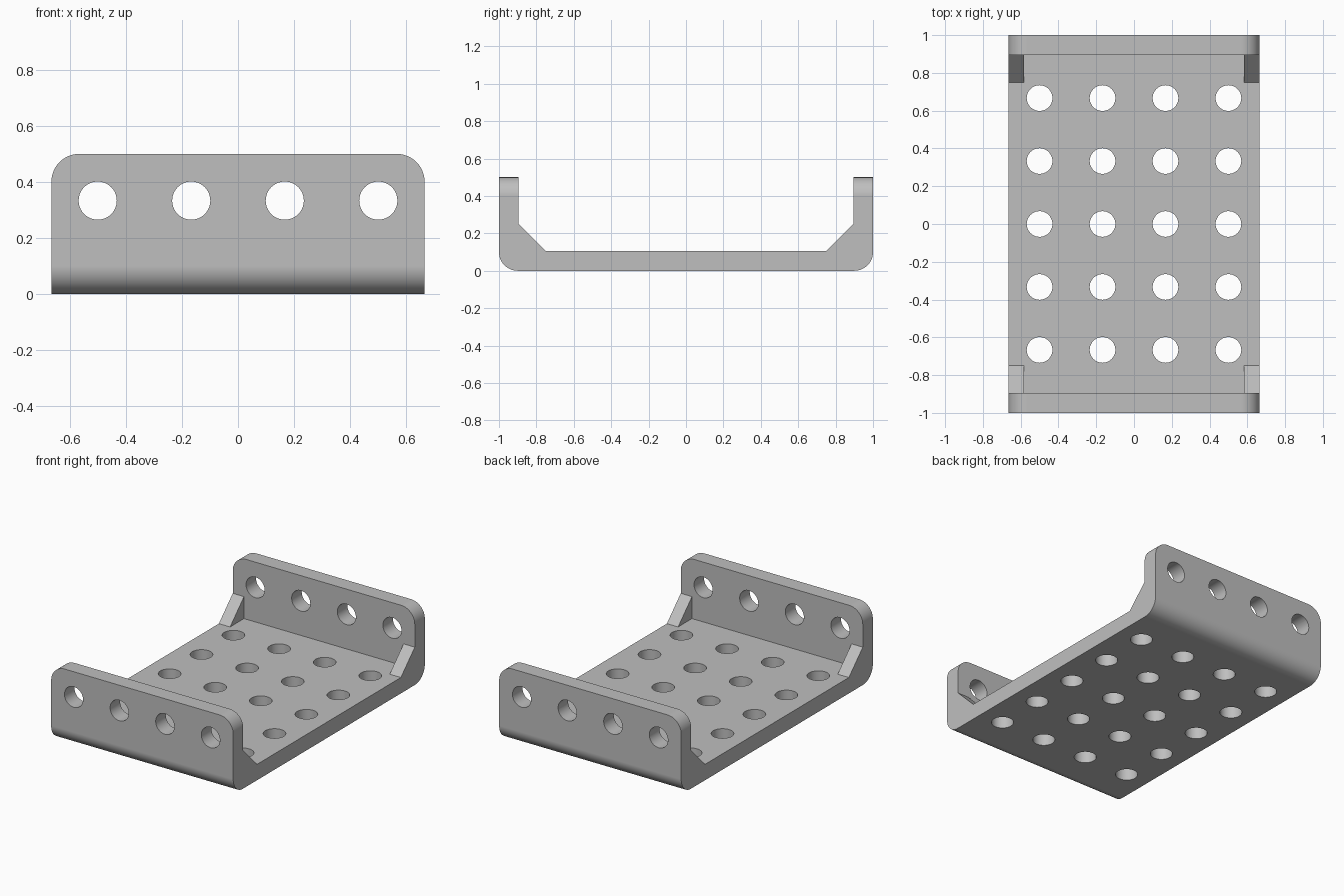
import bpy, bmesh, math
from mathutils import Matrix, Vector

default = bpy.data.objects.get("Cube")
if default:
    bpy.data.objects.remove(default, do_unlink=True)

HALF_X, HALF_Y, HEIGHT = 0.665, 1.0, 0.5
WALL, RADIUS, HOLE, PITCH = 0.105, 0.1, 0.068, 1 / 3
OVER = 0.15  # extra length trimmed off by the outline cutter

grey = bpy.data.materials.new("light grey")
grey.use_nodes = True
grey.diffuse_color = (0.52, 0.52, 0.52, 1)
grey.node_tree.nodes["Principled BSDF"].inputs["Base Color"].default_value = grey.diffuse_color


def arc(cx, cy, start, steps=12):
    """Quarter circle of points, counter-clockwise from the start angle."""
    angles = [math.radians(start + 90 * i / steps) for i in range(steps + 1)]
    return [(cx + RADIUS * math.cos(a), cy + RADIUS * math.sin(a)) for a in angles]


def make_object(name, bm):
    bmesh.ops.recalc_face_normals(bm, faces=bm.faces)
    mesh = bpy.data.meshes.new(name)
    bm.to_mesh(mesh)
    bm.free()
    mesh.materials.append(grey)
    obj = bpy.data.objects.new(name, mesh)
    bpy.context.collection.objects.link(obj)
    return obj


def add_prism(bm, points, place, offset):
    """Extrude a flat outline; place maps each 2D point into space."""
    face = bm.faces.new([bm.verts.new(place(u, v)) for u, v in points])
    moved = bmesh.ops.extrude_face_region(bm, geom=[face], use_keep_orig=True)["geom"]
    verts = [g for g in moved if isinstance(g, bmesh.types.BMVert)]
    bmesh.ops.translate(bm, verts=verts, vec=Vector(offset))


def combine(obj, tool, operation):
    mod = obj.modifiers.new(operation.title(), "BOOLEAN")
    mod.operation, mod.solver, mod.object = operation, "EXACT", tool
    bpy.ops.object.select_all(action="DESELECT")
    bpy.context.view_layer.objects.active = obj
    obj.select_set(True)
    bpy.ops.object.modifier_apply(modifier=mod.name)
    bpy.data.objects.remove(tool, do_unlink=True)


# U-shaped channel with rounded outer bends
inner, top = HALF_Y - WALL, HEIGHT + OVER
bend = HALF_Y - RADIUS
channel = (arc(-bend, RADIUS, 180) + arc(bend, RADIUS, 270)
           + [(HALF_Y, top), (inner, top), (inner, WALL),
              (-inner, WALL), (-inner, top), (-HALF_Y, top)])
bm = bmesh.new()
width = HALF_X + OVER
add_prism(bm, channel, lambda u, v: (-width, u, v), (2 * width, 0, 0))
bracket = make_object("channel_bracket", bm)

# Corner gussets, sunk into the floor and walls
rib = [(0.75, 0.05), (0.95, 0.05), (0.95, 0.25), (inner, 0.25), (0.75, WALL)]
bm = bmesh.new()
for sx in (-1, 1):
    for sy in (-1, 1):
        add_prism(bm, rib, lambda u, v: (sx * 0.583, sy * u, v), (sx * (width - 0.583 - 0.05), 0, 0))
combine(bracket, make_object("corner_gussets", bm), "UNION")

# Trim the ends and round the upper wall corners
corner_x, corner_z = HALF_X - RADIUS, HEIGHT - RADIUS
outline = ([(-HALF_X, -OVER), (HALF_X, -OVER)]
           + arc(corner_x, corner_z, 0) + arc(-corner_x, corner_z, 90))
bm = bmesh.new()
add_prism(bm, outline, lambda u, v: (u, -1.2, v), (0, 2.4, 0))
combine(bracket, make_object("outline_cutter", bm), "INTERSECT")

# Floor hole grid and wall holes
bm = bmesh.new()


def add_drill(matrix, depth):
    bmesh.ops.create_cone(bm, cap_ends=True, segments=40, radius1=HOLE,
                          radius2=HOLE, depth=depth, matrix=matrix)


for column in range(4):
    x = (column - 1.5) * PITCH
    for row in range(-2, 3):
        add_drill(Matrix.Translation((x, row * PITCH, 0.05)), 0.3)
    add_drill(Matrix.Translation((x, 0, PITCH)) @ Matrix.Rotation(math.pi / 2, 4, "X"), 2.4)
combine(bracket, make_object("hole_cutter", bm), "DIFFERENCE")

# Smooth bends and holes, crisp edges
bpy.ops.object.select_all(action="DESELECT")
bpy.context.view_layer.objects.active = bracket
bracket.select_set(True)
bpy.ops.object.shade_smooth_by_angle(angle=math.radians(30))
normals = bracket.modifiers.new("Weighted Normal", "WEIGHTED_NORMAL")
normals.keep_sharp = True
